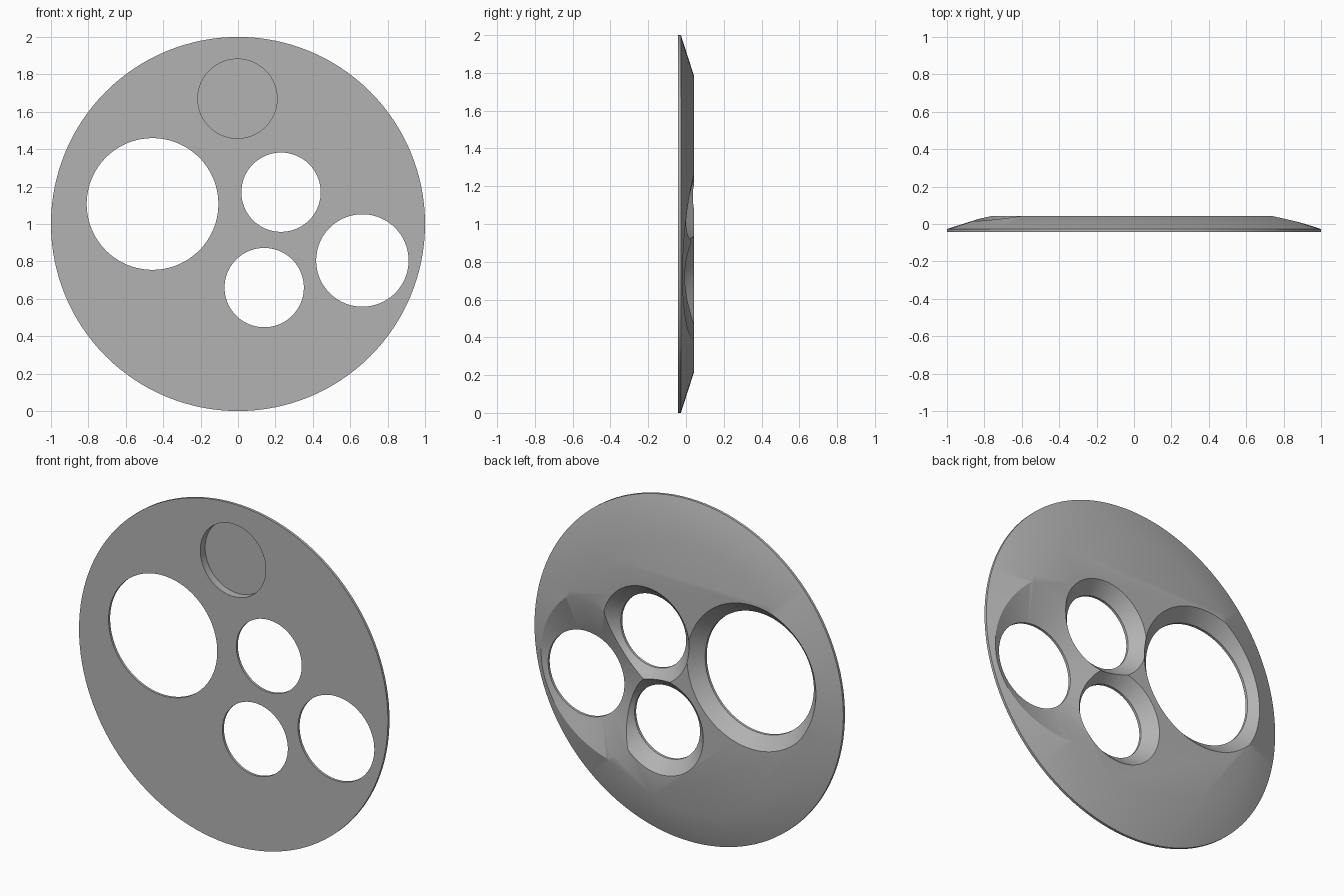
import bpy
import math
from mathutils import Matrix

cube = bpy.data.objects.get("Cube")
if cube:
    bpy.data.objects.remove(cube, do_unlink=True)

FRONT, LIP, BACK = -0.042, -0.027, 0.042   # y levels of the plate
SLOPE = 0.215 / (BACK - LIP)               # rim bevel, run over rise
SEG = 128

grey = bpy.data.materials.new("plain_grey")
grey.use_nodes = True
colour = (0.45, 0.45, 0.45, 1)
grey.diffuse_color = colour
grey.node_tree.nodes["Principled BSDF"].inputs["Base Color"].default_value = colour


def turned(name, profile, x=0, z=1, seg=SEG):
    """Solid turned about the y axis from (radius, y) points, front to back."""
    verts, faces = [], []
    for r, y in profile:
        for i in range(seg):
            a = math.tau * i / seg
            verts.append((x + r * math.cos(a), y, z + r * math.sin(a)))
    for k in range(len(profile) - 1):
        for i in range(seg):
            j = (i + 1) % seg
            faces.append((k * seg + i, (k + 1) * seg + i,
                          (k + 1) * seg + j, k * seg + j))
    last = (len(profile) - 1) * seg
    faces.append(tuple(range(seg)))
    faces.append(tuple(last + i for i in reversed(range(seg))))
    mesh = bpy.data.meshes.new(name)
    mesh.from_pydata(verts, [], faces)
    mesh.materials.append(grey)
    obj = bpy.data.objects.new(name, mesh)
    bpy.context.collection.objects.link(obj)
    return obj


# Round plate with a bevelled back
plate = turned("round_plate", [(1, FRONT), (1, LIP), (1 - SLOPE * (BACK - LIP), BACK)])


def hole(name, x, z, r, slope):
    """Through hole with a thin lip, flaring towards the back."""
    deep = BACK + 0.02
    return turned(name, [(r, FRONT - 0.05), (r, LIP), (r + slope * (deep - LIP), deep)], x, z)


cutters = [
    hole("large_hole", -0.457, 1.107, 0.352, 1),
    hole("upper_small_hole", 0.23, 1.17, 0.212, 1),
    hole("lower_small_hole", 0.14, 0.66, 0.212, 1),
    hole("side_hole", 0.665, 0.805, 0.247, SLOPE),
    # Blind round recess in the front
    turned("front_recess", [(0.212, FRONT - 0.05), (0.212, 0.003)], -0.003, 1.67),
]

bpy.ops.object.select_all(action="DESELECT")
plate.select_set(True)
bpy.context.view_layer.objects.active = plate
for cutter in cutters:
    cutter.hide_render = True
    mod = plate.modifiers.new(cutter.name, "BOOLEAN")
    mod.operation = "DIFFERENCE"
    mod.solver = "EXACT"
    mod.object = cutter
    bpy.ops.object.modifier_apply(modifier=mod.name)
    bpy.data.objects.remove(cutter, do_unlink=True)

bpy.ops.object.shade_smooth_by_angle(angle=math.radians(30))
